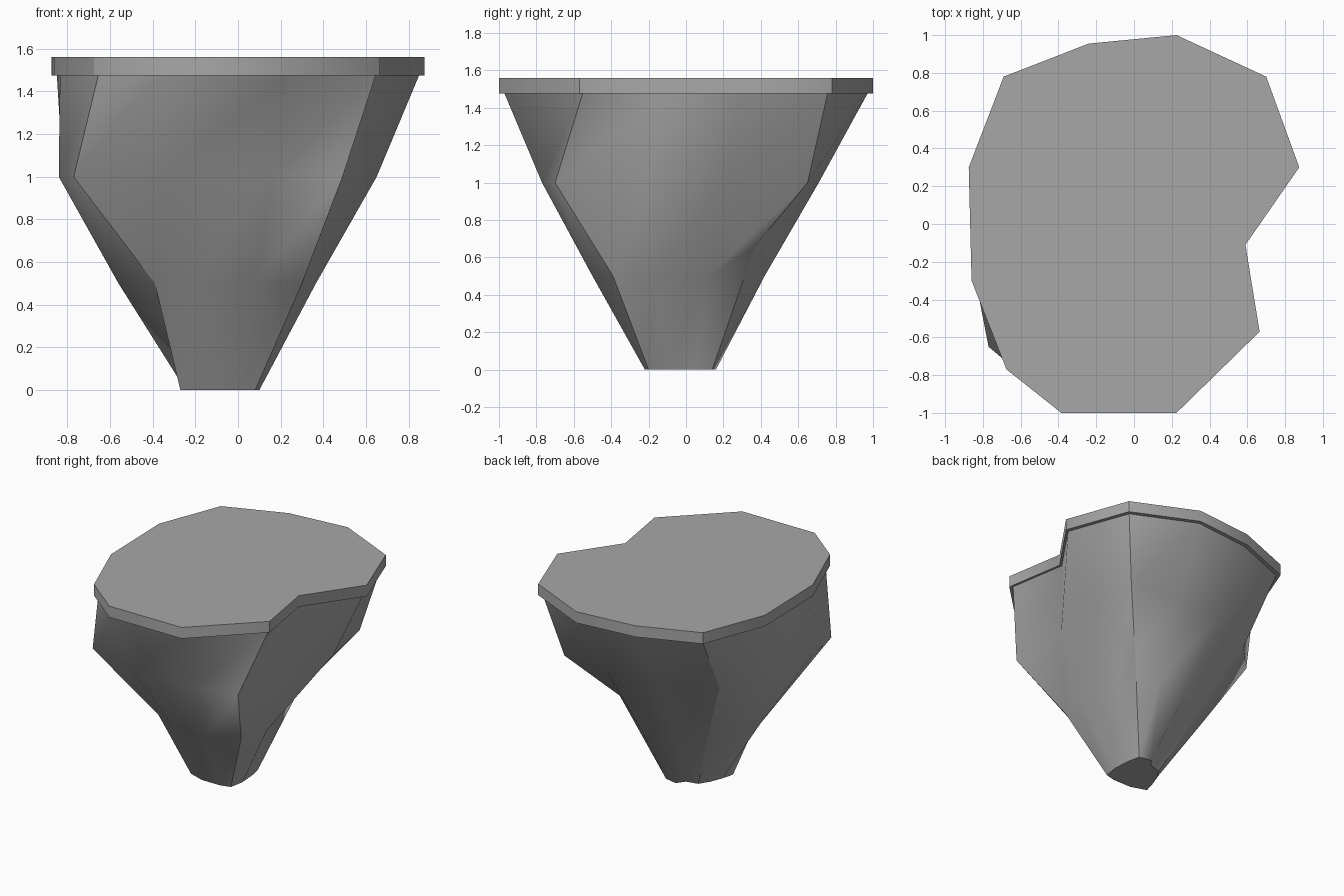
import bpy
import bmesh

if "Cube" in bpy.data.objects:
    bpy.data.objects.remove(bpy.data.objects["Cube"], do_unlink=True)

stone = bpy.data.materials.new("stone_grey")
stone.use_nodes = True
grey = (0.39, 0.39, 0.39, 1)
stone.diffuse_color = grey
stone.node_tree.nodes["Principled BSDF"].inputs["Base Color"].default_value = grey

# Plan outline of the plateau, clockwise from its right side
outline = [(-.875, .30), (-.69, .78), (-.24, .955), (.225, 1), (.70, .78), (.875, .30),
           (.59, -.11), (.665, -.57), (.225, -1), (-.385, -1), (-.675, -.77), (-.86, -.30)]

# Rough cross-sections of the rock, tapering downwards; a third value lifts a point
shoulder = [(-.82, .25), (-.61, .47), (-.22, .69), (.16, .71), (.57, .65), (.65, .22),
            (.50, -.20), (.49, -.70), (.15, -.77), (-.35, -.77), (-.77, -.65), (-.84, -.29)]
waist = [(-.52, .12), (-.38, .28), (-.16, .37), (.10, .42), (.30, .37, .16), (.25, .12),
         (.365, -.17), (.30, -.39), (.08, -.50), (-.20, -.50), (-.39, -.40), (-.56, -.10)]
foot = [(-.21, 0), (-.16, .08), (-.07, .10), (-.025, .16), (.07, .14), (.09, .05),
        (.10, -.09), (.08, -.20), (0, -.22), (-.15, -.22), (-.27, -.18), (-.245, -.09)]

# Columns where the smooth cliff faces meet in a hard ridge
RIDGES = (1, 4, 7, 10)


def loft(name, sections):
    """Skin a stack of (height, points) sections, listed bottom to top."""
    bm = bmesh.new()
    rings = [[bm.verts.new((x, y, z + sum(lift))) for x, y, *lift in pts]
             for z, pts in sections]
    for low, high in zip(rings, rings[1:]):
        for i in range(len(low)):
            j = (i + 1) % len(low)
            for tri in ((low[i], low[j], high[i]), (low[j], high[j], high[i])):
                bm.faces.new(tri).smooth = True
        for i in RIDGES:
            bm.edges.get((low[i], high[i])).smooth = False
    for ring in (rings[0], rings[-1]):
        cap = bm.faces.new(ring)
        for edge in cap.edges:
            edge.smooth = False
    bmesh.ops.recalc_face_normals(bm, faces=bm.faces)
    mesh = bpy.data.meshes.new(name)
    bm.to_mesh(mesh)
    bm.free()
    mesh.materials.append(stone)
    bpy.context.collection.objects.link(bpy.data.objects.new(name, mesh))


# Flat slab on top
loft("plateau_slab", [(1.475, outline), (1.56, outline)])

# Tapered rock below, slightly inset under the slab
rim = [(x * .97, y * .97) for x, y in outline]
loft("rock_body", [(0, foot), (.5, waist), (1, shoulder), (1.475, rim)])
